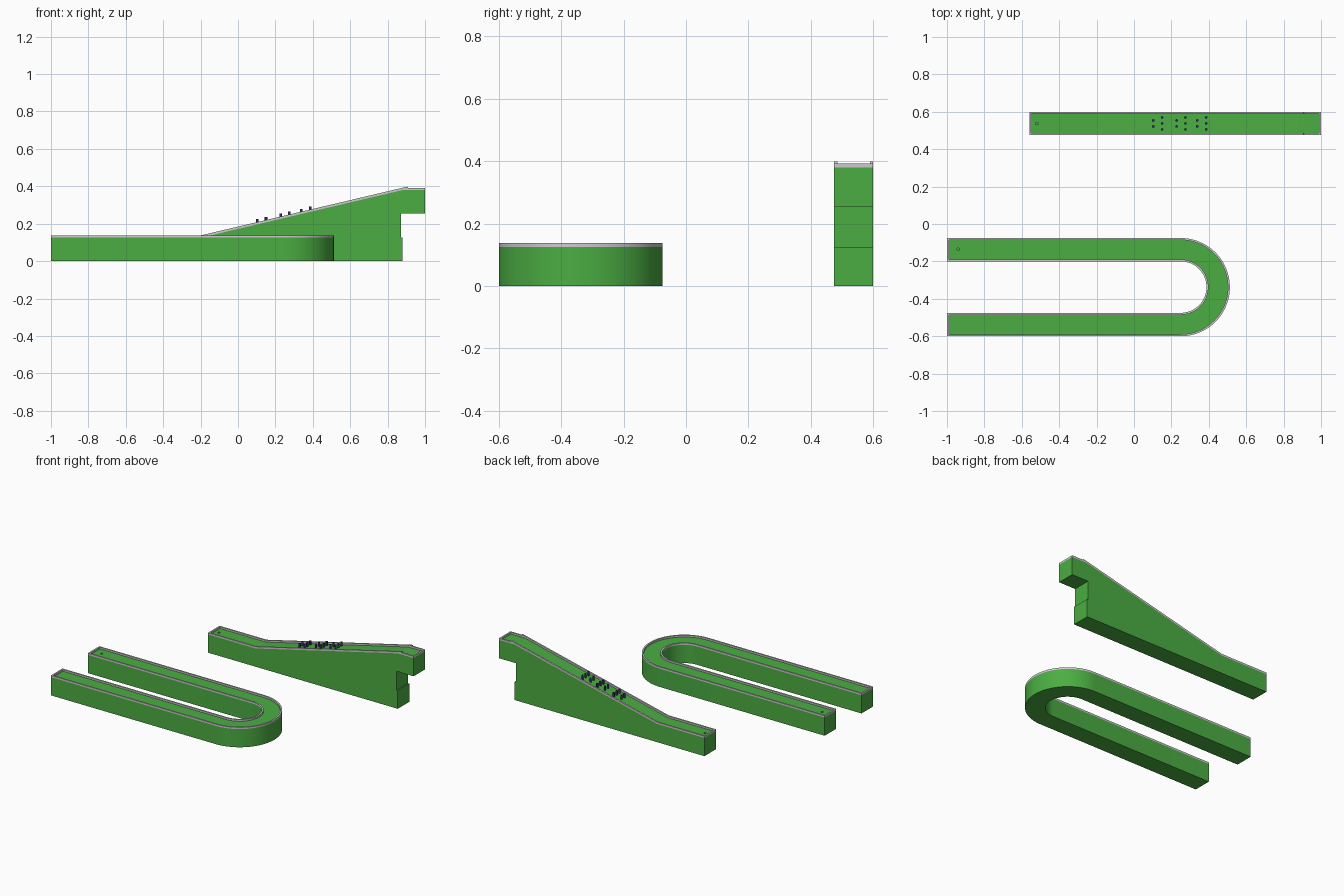
import bpy, bmesh
from math import sin, cos, pi
from mathutils import Vector

if "Cube" in bpy.data.objects:
    bpy.data.objects.remove(bpy.data.objects["Cube"])

W = 0.125        # lane width
H = 0.125        # turf height
RIM = 0.0105     # rim board thickness
LIP = 0.012      # rim board height
Y0, Y1 = 0.475, 0.6   # straight lane sides


def material(name, rgb):
    m = bpy.data.materials.new(name)
    m.diffuse_color = (*rgb, 1)
    m.use_nodes = True
    m.node_tree.nodes["Principled BSDF"].inputs["Base Color"].default_value = m.diffuse_color
    return m


GREEN = material("turf_green", (0.07, 0.42, 0.055))
BLUE = material("peg_blue", (0.03, 0.03, 0.14))


def finish(name, bm, mat=None):
    bmesh.ops.recalc_face_normals(bm, faces=bm.faces)
    me = bpy.data.meshes.new(name)
    bm.to_mesh(me)
    bm.free()
    ob = bpy.data.objects.new(name, me)
    bpy.context.collection.objects.link(ob)
    if mat:
        me.materials.append(mat)
    return ob


def add_prism(bm, pts, offset):
    face = bm.faces.new([bm.verts.new(p) for p in pts])
    ext = bmesh.ops.extrude_face_region(bm, geom=[face], use_keep_orig=True)
    verts = [g for g in ext["geom"] if isinstance(g, bmesh.types.BMVert)]
    bmesh.ops.translate(bm, verts=verts, vec=Vector(offset))


def profile(bm, xz, ya, yb):
    add_prism(bm, [(x, ya, z) for x, z in xz], (0, yb - ya, 0))


def smooth(ob):
    bpy.ops.object.select_all(action='DESELECT')
    ob.select_set(True)
    bpy.context.view_layer.objects.active = ob
    bpy.ops.object.shade_smooth_by_angle(angle=0.6)


def cut_cup(ob, x, y):
    # shallow round cup sunk into the turf
    bm = bmesh.new()
    n = 20
    ring = [(x + 0.007 * cos(2 * pi * i / n), y + 0.007 * sin(2 * pi * i / n), H - 0.03)
            for i in range(n)]
    add_prism(bm, ring, (0, 0, 0.06))
    cutter = finish("cup_cutter", bm, GREEN)
    mod = ob.modifiers.new("cup", 'BOOLEAN')
    mod.operation = 'DIFFERENCE'
    mod.solver = 'EXACT'
    mod.object = cutter
    bpy.ops.object.select_all(action='DESELECT')
    ob.select_set(True)
    bpy.context.view_layer.objects.active = ob
    bpy.ops.object.modifier_apply(modifier="cup")
    bpy.data.objects.remove(cutter)


# U-shaped lane outline, inset from its edge
def u_outline(inset, segs=40):
    cx, cy, r = 0.25, -0.3375, 0.2
    hw = W / 2 - inset
    x0 = -1 + inset
    pts = []
    for rad, sign in ((r + hw, 1), (r - hw, -1)):
        arc = [(cx + rad * cos(a), cy + rad * sin(a))
               for a in (-pi / 2 + pi * i / segs for i in range(segs + 1))]
        part = [(x0, cy - rad)] + arc + [(x0, cy + rad)]
        pts += part[::sign]
    return pts


# U lane base
bm = bmesh.new()
add_prism(bm, [(x, y, 0) for x, y in u_outline(0)], (0, 0, H))
u_base = finish("u_lane_base", bm, GREEN)
cut_cup(u_base, -0.94, -0.135)
smooth(u_base)

# U lane rim
bm = bmesh.new()
outer, inner = u_outline(0), u_outline(RIM)
rings = [[bm.verts.new((x, y, z)) for x, y in o]
         for o, z in ((outer, H), (outer, H + LIP), (inner, H + LIP), (inner, H))]
n = len(outer)
for k in range(4):
    a, b = rings[k], rings[(k + 1) % 4]
    for i in range(n):
        j = (i + 1) % n
        bm.faces.new((a[i], a[j], b[j], b[i]))
smooth(finish("u_lane_rim", bm))

# Ramp lane base
XS, XE, TOP = -0.2, 0.88, 0.38
bm = bmesh.new()
profile(bm, [(-0.56, 0), (0.88, 0), (0.88, H), (0.872, H), (0.872, 0.255), (1, 0.255),
             (1, TOP), (XE, TOP), (XS, H), (-0.56, H)], Y0, Y1)
ramp = finish("ramp_lane_base", bm, GREEN)
cut_cup(ramp, -0.52, 0.5375)

# Ramp rim: flat, sloping and top boards on both sides, plus end boards
slope = (TOP - H) / (XE - XS)
d = Vector((1, slope)).normalized()
nrm = Vector((-d.y, d.x)) * LIP
s0 = Vector((XS, H))
s1 = Vector((0.91, H + slope * (0.91 - XS)))
boards = {
    "lower": [(-0.56, H), (XS + 0.005, H), (XS + 0.005, H + LIP), (-0.56, H + LIP)],
    "slope": [s0, s1, s1 + nrm, s0 + nrm],
    "upper": [(XE, TOP), (1, TOP), (1, TOP + LIP), (XE, TOP + LIP)],
}
for name, pts in boards.items():
    bm = bmesh.new()
    for ya, yb in ((Y0, Y0 + RIM), (Y1 - RIM, Y1)):
        profile(bm, [tuple(p) for p in pts], ya, yb)
    finish(f"ramp_{name}_rims", bm)
for name, x, z in (("lower", -0.56, H), ("upper", 1 - RIM, TOP)):
    bm = bmesh.new()
    profile(bm, [(x, z), (x + RIM, z), (x + RIM, z + LIP), (x, z + LIP)], Y0 + RIM, Y1 - RIM)
    finish(f"ramp_{name}_end_rim", bm)

# Obstacle pegs: staggered rows of two and three
bm = bmesh.new()
for x2, x3 in ((0.103, 0.15), (0.228, 0.275), (0.338, 0.386)):
    for x, offs in ((x2, (-0.016, 0.016)), (x3, (-0.032, 0, 0.032))):
        for o in offs:
            z = H + slope * (x - XS)
            ring = [(x + 0.007 * cos(pi * i / 8), 0.5375 + o + 0.007 * sin(pi * i / 8), z - 0.004)
                    for i in range(16)]
            add_prism(bm, ring, (0, 0, 0.032))
smooth(finish("ramp_pegs", bm, BLUE))
